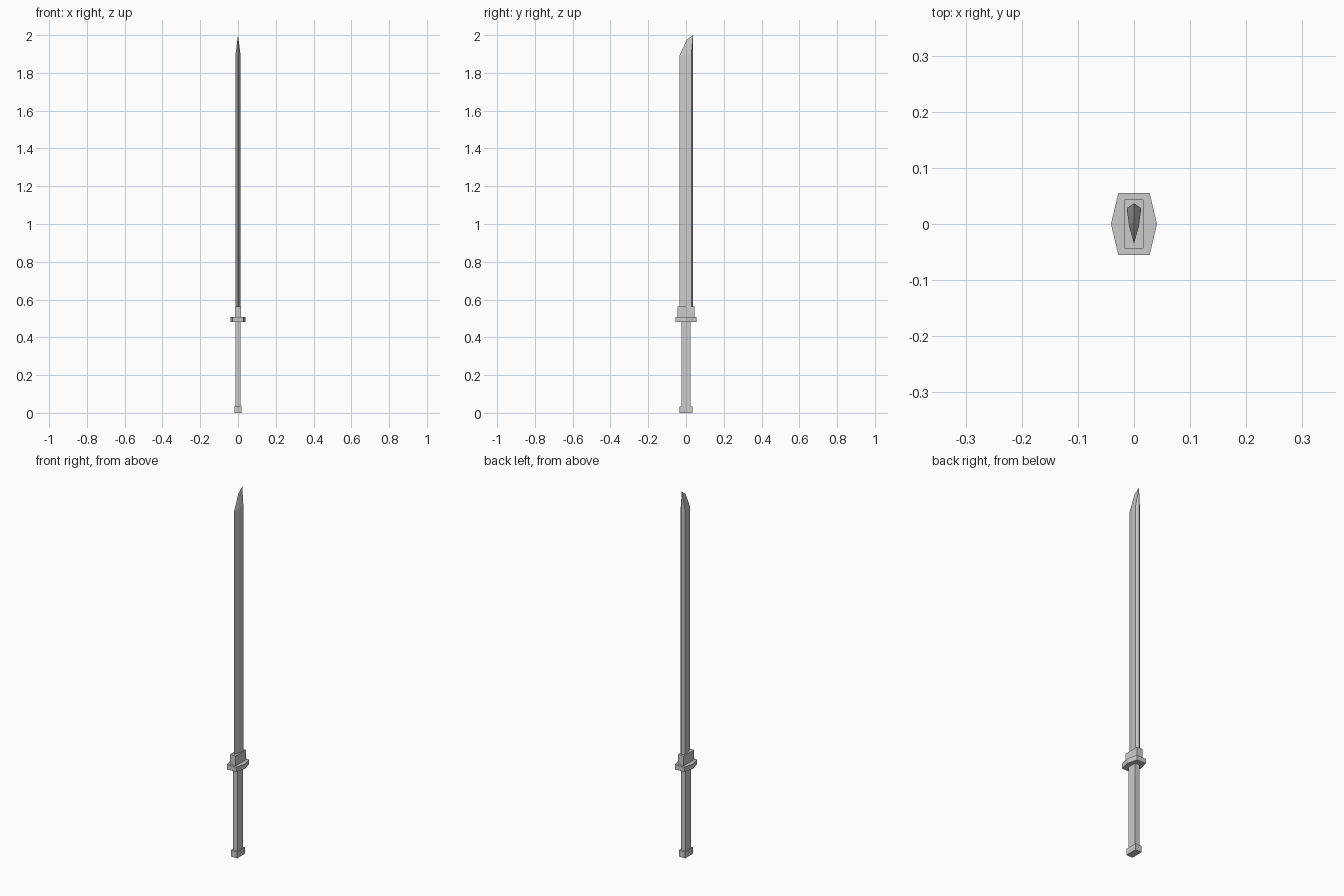
import bpy

if "Cube" in bpy.data.objects:
    bpy.data.objects.remove(bpy.data.objects["Cube"])


def mesh_object(name, verts, faces):
    mesh = bpy.data.meshes.new(name)
    mesh.from_pydata(verts, [], faces)
    mesh.validate()
    obj = bpy.data.objects.new(name, mesh)
    bpy.context.collection.objects.link(obj)
    return obj


def prism(name, outline, z0, z1, top_scale=1.0):
    """Extrude a counter-clockwise xy outline from z0 to z1."""
    n = len(outline)
    verts = [(x, y, z0) for x, y in outline]
    verts += [(x * top_scale, y * top_scale, z1) for x, y in outline]
    faces = [tuple(reversed(range(n))), tuple(range(n, 2 * n))]
    faces += [(i, (i + 1) % n, n + (i + 1) % n, n + i) for i in range(n)]
    return mesh_object(name, verts, faces)


def rect(x, y):
    return [(-x, -y), (x, -y), (x, y), (-x, y)]


# Grip and its end cap
prism("pommel", rect(0.019, 0.034), 0.0, 0.034)
prism("grip", rect(0.014, 0.025), 0.034, 0.485)

# Six-sided hand guard and the collar above it
prism("guard", [(-0.028, -0.055), (0.028, -0.055), (0.041, 0),
                (0.028, 0.055), (-0.028, 0.055), (-0.041, 0)], 0.482, 0.508)
prism("collar", rect(0.017, 0.044), 0.508, 0.562)

# Blade: six-point section (edge at -y, ridged spine at +y), slanted tip
section = [(0, -0.035), (0.0085, -0.005), (0.013, 0.028),
           (0, 0.037), (-0.013, 0.028), (-0.0085, -0.005)]
tops = [1.89, 1.895, 1.90, 2.0, 1.90, 1.895]
verts = [(x, y, 0.55) for x, y in section]
verts += [(x, y, z) for (x, y), z in zip(section, tops)]
verts.append((0, 0.004, 1.975))                      # bend in the tip's edge
faces = [(5, 4, 3, 2, 1, 0)]
faces += [(i, (i + 1) % 6, 6 + (i + 1) % 6, 6 + i) for i in range(6)]
faces += [(6, 7, 12), (7, 8, 12), (8, 9, 12),
          (9, 10, 12), (10, 11, 12), (11, 6, 12)]
mesh_object("blade", verts, faces)
